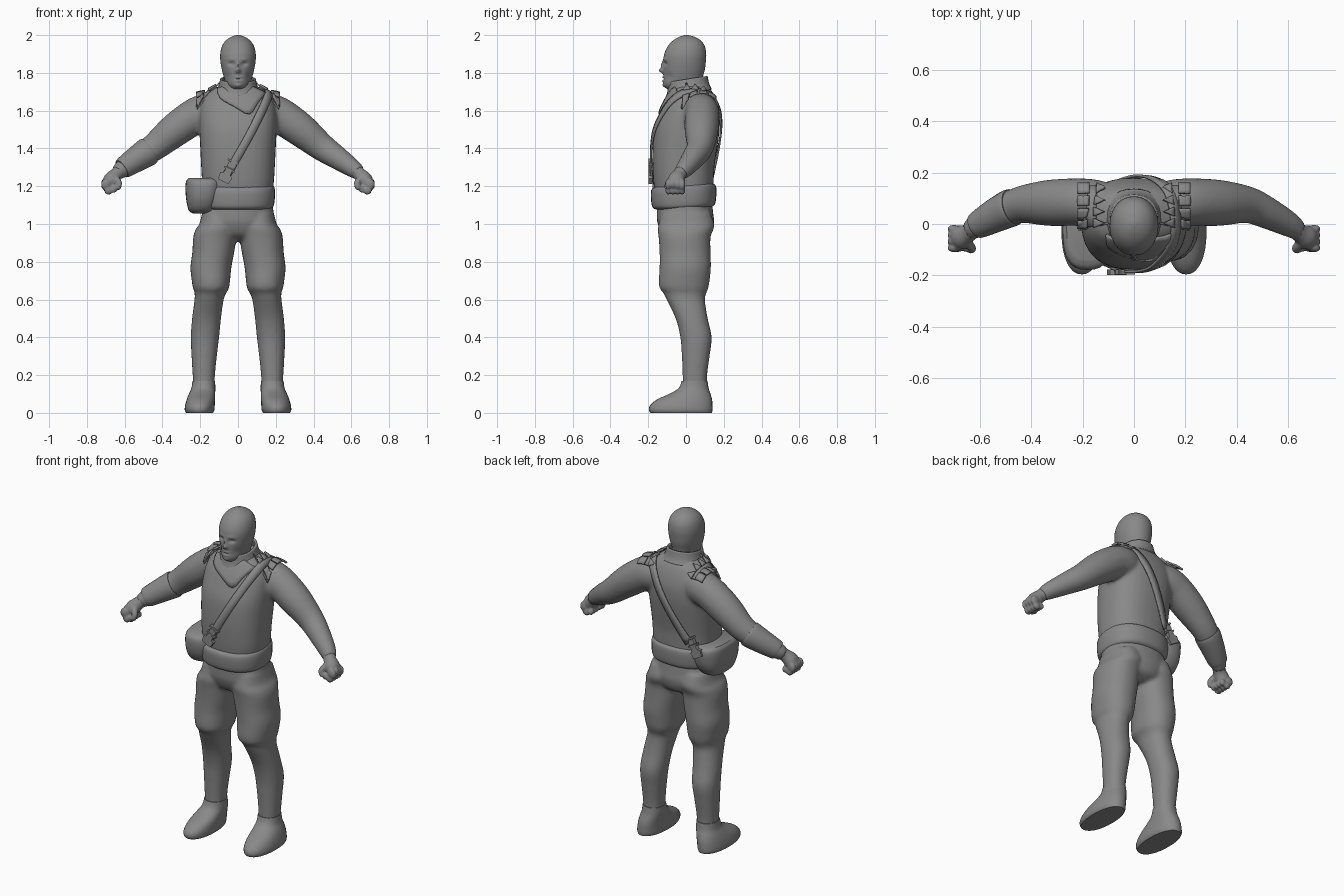
import bpy, bmesh, math
from mathutils import Vector, Matrix
from mathutils.bvhtree import BVHTree

if "Cube" in bpy.data.objects:
    bpy.data.objects.remove(bpy.data.objects["Cube"])

grey = bpy.data.materials.new("plain_grey")
grey.diffuse_color = (0.25, 0.25, 0.25, 1)
grey.use_nodes = True
grey.node_tree.nodes["Principled BSDF"].inputs["Base Color"].default_value = grey.diffuse_color


def smooth_rows(rows, k):
    """Catmull-Rom interpolation of parameter rows."""
    out = []
    for i in range(len(rows) - 1):
        a, b, c, d = rows[max(i - 1, 0)], rows[i], rows[i + 1], rows[min(i + 2, len(rows) - 1)]
        for s in range(k):
            t = s / k
            out.append([0.5 * (2 * q + (r - p) * t + (2 * p - 5 * q + 4 * r - w) * t * t
                               + (3 * q - p - 3 * r + w) * t ** 3) for p, q, r, w in zip(a, b, c, d)])
    return out + [list(rows[-1])]


def skin(bm, rings, cap=True):
    vr = [[bm.verts.new(p) for p in ring] for ring in rings]
    n = len(vr[0])
    for a, b in zip(vr, vr[1:]):
        for i in range(n):
            bm.faces.new((a[i], a[(i + 1) % n], b[(i + 1) % n], b[i]))
    if cap:
        bm.faces.new(vr[0][::-1])
        bm.faces.new(vr[-1])


def spow(c, e):
    return math.copysign(abs(c) ** (2 / e), c)


def loft(bm, rows, e=2.2, side=1, k=4, seg=32, cap=True):
    """Stack of level rings; row = z, front y, back y, x0, x1."""
    rings = []
    for z, yf, yb, x0, x1 in smooth_rows(rows, k):
        ring = []
        for i in range(seg):
            a = math.tau * i / seg
            ring.append((side * ((x0 + x1) / 2 + (x1 - x0) / 2 * spow(math.cos(a), e)),
                         (yf + yb) / 2 + (yb - yf) / 2 * spow(math.sin(a), e), z))
        rings.append(ring)
    skin(bm, rings, cap)


def tube(bm, rows, side=1, k=4, seg=24):
    """Rings square to a path; row = x, y, z, height radius, depth radius."""
    rows = smooth_rows(rows, k)
    pts = [Vector(r[:3]) for r in rows]
    rings = []
    for i, r in enumerate(rows):
        t = (pts[min(i + 1, len(pts) - 1)] - pts[max(i - 1, 0)]).normalized()
        v = Vector((0, 1, 0))
        v = (v - t * v.dot(t)).normalized()
        u = v.cross(t)
        ring = [pts[i] + u * r[3] * math.cos(math.tau * j / seg) + v * r[4] * math.sin(math.tau * j / seg)
                for j in range(seg)]
        rings.append([(side * p.x, p.y, p.z) for p in ring])
    skin(bm, rings)


def ball(bm, c, r, side=1):
    m = Matrix.Translation((side * c[0], c[1], c[2])) @ Matrix.Diagonal((*r, 1))
    bmesh.ops.create_uvsphere(bm, u_segments=16, v_segments=10, radius=1, matrix=m)


def finish(bm, name, voxel=0, thick=0, angle=40):
    bmesh.ops.recalc_face_normals(bm, faces=bm.faces[:])
    me = bpy.data.meshes.new(name)
    bm.to_mesh(me)
    bm.free()
    me.shade_smooth()
    me.set_sharp_from_angle(angle=math.radians(angle))
    me.materials.append(grey)
    ob = bpy.data.objects.new(name, me)
    bpy.context.collection.objects.link(ob)
    if voxel:
        m = ob.modifiers.new("fuse", 'REMESH')
        m.mode, m.voxel_size, m.use_smooth_shade = 'VOXEL', voxel, True
        s = ob.modifiers.new("soften", 'SMOOTH')
        s.factor, s.iterations = 0.5, 4
    if thick:
        m = ob.modifiers.new("thickness", 'SOLIDIFY')
        m.thickness, m.offset = thick, 0
    return ob


# Jacket: torso and both arms fused
bm = bmesh.new()
loft(bm, [(z, f, b, -x, x) for z, f, b, x in [
    (1.10, -.15, .13, .17), (1.2, -.17, .145, .188), (1.3, -.177, .15, .195), (1.4, -.177, .165, .2),
    (1.5, -.167, .178, .205), (1.58, -.14, .178, .205), (1.64, -.115, .165, .193), (1.69, -.085, .145, .165),
    (1.72, -.07, .125, .12), (1.74, -.06, .11, .08)]], e=2.4)
for s in (1, -1):
    tube(bm, [(.08, .06, 1.60, .09, .085), (.15, .08, 1.595, .098, .092), (.22, .085, 1.575, .096, .092),
              (.33, .082, 1.50, .09, .09), (.44, .075, 1.41, .074, .072), (.52, .042, 1.355, .063, .062),
              (.60, .0, 1.30, .05, .05), (.64, -.028, 1.27, .04, .038)], side=s)
jacket = finish(bm, "jacket", voxel=.011)

# Trousers: hips and legs fused
bm = bmesh.new()
loft(bm, [(.91, -.06, .08, -.06, .06), (.94, -.12, .13, -.14, .14), (1.0, -.15, .15, -.195, .195),
          (1.05, -.155, .145, -.19, .19), (1.14, -.155, .135, -.18, .18)])
for s in (1, -1):
    loft(bm, [(1.06, -.13, .13, .02, .19), (1.0, -.145, .15, .005, .205), (.97, -.15, .145, .004, .225),
              (.93, -.145, .13, .008, .237), (.85, -.14, .13, .02, .242), (.77, -.14, .132, .035, .252),
              (.70, -.144, .125, .042, .245), (.66, -.14, .118, .048, .238), (.635, -.12, .108, .062, .23),
              (.6, -.103, .1, .076, .23), (.5, -.055, .115, .09, .243), (.4, -.03, .136, .1, .25),
              (.3, -.022, .125, .112, .246), (.2, -.018, .112, .122, .24), (.12, -.018, .11, .125, .236)], side=s)
finish(bm, "trousers", voxel=.011)

for s, side_name in ((1, "left"), (-1, "right")):
    # Boots
    bm = bmesh.new()
    loft(bm, [(0, -.188, .137, .132, .275), (.015, -.196, .14, .125, .282), (.04, -.19, .14, .123, .28),
              (.07, -.155, .138, .122, .272), (.1, -.09, .13, .121, .26), (.13, -.04, .12, .12, .247),
              (.17, -.022, .114, .121, .241)], side=s, k=3)
    finish(bm, side_name + "_boot")
    # Fists: palm, four curled fingers, thumb
    bm = bmesh.new()
    tube(bm, [(.62, -.015, 1.285, .038, .036), (.645, -.035, 1.262, .036, .036), (.67, -.05, 1.235, .042, .046),
              (.685, -.055, 1.21, .036, .044)], side=s)
    for i in range(4):
        y = -.094 + i * .025
        ball(bm, (.70, y, 1.215 - .004 * abs(i - 1)), (.026, .016, .03), s)
        ball(bm, (.685, y, 1.178), (.024, .015, .023), s)
        ball(bm, (.655, y, 1.185), (.018, .014, .02), s)
    tube(bm, [(.65, -.07, 1.245, .018, .018), (.63, -.095, 1.215, .017, .017), (.64, -.1, 1.185, .015, .014)], side=s)
    finish(bm, side_name + "_fist", voxel=.006)

# Rolled cuff on one forearm
bm = bmesh.new()
tube(bm, [(.47, .066, 1.388, .074, .072), (.485, .06, 1.378, .076, .073), (.54, .033, 1.342, .068, .066),
          (.60, .0, 1.302, .058, .055), (.615, -.008, 1.292, .052, .05)], side=-1)
finish(bm, "forearm_cuff")

# Head with brow, sockets, nose and lips pushed into the face
bm = bmesh.new()
loft(bm, [(z, f, b, -x, x) for z, f, b, x in [
    (1.64, -.05, .08, .068), (1.70, -.06, .08, .066), (1.715, -.098, .082, .056), (1.74, -.12, .085, .064),
    (1.78, -.119, .09, .076), (1.82, -.12, .1, .086), (1.86, -.12, .105, .093), (1.9, -.115, .107, .094),
    (1.94, -.097, .1, .085), (1.97, -.07, .08, .066), (1.99, -.038, .048, .038), (2.0, -.008, .014, .01)]],
    e=2.1, k=7, seg=72)
bumps = [(0, 1.812, .012, .013, -.022), (0, 1.84, .009, .022, -.012), (.034, 1.848, .016, .01, .013),
         (.032, 1.872, .02, .008, -.004), (0, 1.768, .024, .004, .005), (0, 1.777, .02, .005, -.006),
         (0, 1.758, .018, .005, -.006), (0, 1.73, .02, .012, -.007), (.055, 1.78, .015, .025, .006)]
for v in bm.verts:
    if v.co.y < -.03:
        x, z = v.co.x, v.co.z
        for bx, bz, sx, sz, dy in bumps:
            v.co.y += dy * math.exp(-((abs(x) - bx) / sx) ** 2 - ((z - bz) / sz) ** 2)
finish(bm, "head", angle=80)

# Standing collar, higher at the back
bm = bmesh.new()
loft(bm, [(1.69, -.1, .132, -.118, .118), (1.72, -.092, .118, -.1, .1), (1.765, -.088, .108, -.088, .088)], cap=False)
for v in bm.verts:
    v.co.z += .16 * v.co.y
finish(bm, "collar", thick=.012)

# Waist band
bm = bmesh.new()
loft(bm, [(1.085, -.155, .14, -.176, .176), (1.10, -.178, .155, -.19, .19), (1.15, -.186, .161, -.196, .196),
          (1.19, -.184, .159, -.194, .194), (1.205, -.168, .145, -.186, .186)], e=2.4)
for v in bm.verts:
    v.co.z += .06 * v.co.y
finish(bm, "waist_band")

# Hip satchel
bm = bmesh.new()
loft(bm, [(1.055, -.07, .04, -.235, -.16), (1.07, -.13, .08, -.26, -.125), (1.12, -.165, .115, -.273, -.1),
          (1.18, -.178, .13, -.278, -.085), (1.225, -.172, .13, -.275, -.085), (1.243, -.14, .11, -.262, -.1)], e=2.7)
finish(bm, "satchel")

# Surface finder used to lay trim on the jacket
tree = BVHTree.FromObject(jacket, bpy.context.evaluated_depsgraph_get())


def lay(p, d, lift):
    hit, nrm = tree.ray_cast(p, d)[:2]
    if hit is None:
        hit, nrm = tree.find_nearest(p)[:2]
    return hit + nrm * lift


def strip(bm, a, b, d, lift, n=4, k=3):
    """Sheet between two polylines, dropped on the jacket along d."""
    d = Vector(d)
    grid = [[bm.verts.new(lay(Vector(p).lerp(Vector(q), j / n) - d * 2, d, lift)) for j in range(n + 1)]
            for p, q in zip(smooth_rows(a, k), smooth_rows(b, k))]
    for r, s in zip(grid, grid[1:]):
        for j in range(n):
            bm.faces.new((r[j], r[j + 1], s[j + 1], s[j]))
    bmesh.ops.remove_doubles(bm, verts=bm.verts[:], dist=1e-5)


# Crossed neck flap
bm = bmesh.new()
strip(bm, [(-.105, 0, 1.715), (-.095, 0, 1.665), (-.02, 0, 1.62), (.06, 0, 1.58), (.105, 0, 1.64), (.145, 0, 1.69)],
      [(-.08, 0, 1.72), (-.06, 0, 1.71), (-.02, 0, 1.695), (.02, 0, 1.695), (.05, 0, 1.71), (.08, 0, 1.72)],
      (0, 1, 0), .005)
finish(bm, "neck_flap", thick=.012)

# Shoulder boards: row of tabs outside, row of points inside
for s, side_name in ((1, "left"), (-1, "right")):
    bm = bmesh.new()
    strip(bm, [(s * .145, -.01, 0), (s * .145, .145, 0)], [(s * .18, -.01, 0), (s * .18, .145, 0)], (0, 0, -1), .006)
    for i in range(4):
        y = -.012 + i * .042
        strip(bm, [(s * .172, y, 0), (s * .172, y + .033, 0)], [(s * .215, y, 0), (s * .215, y + .033, 0)],
              (0, 0, -1), .016)
        strip(bm, [(s * .148, y, 0), (s * .148, y + .034, 0)], [(s * .108, y + .017, 0)] * 2, (0, 0, -1), .014)
    finish(bm, side_name + "_shoulder_board", thick=.011)

# Cross-body strap lying in one slanted plane
top, front, back = Vector((.165, .05, 1.72)), Vector((-.08, -.18, 1.22)), Vector((-.15, .16, 1.20))
mid = (top + (front + back) / 2) / 2
u = (top - mid).normalized()
w = (front - mid).cross(u).normalized()
v = u.cross(w)
if v.dot(front - mid) < 0:
    v = -v
a0, a1 = (math.atan2((p - mid).dot(v), (p - mid).dot(u)) for p in (front, back))
bm = bmesh.new()
rows = []
for i in range(61):
    a = a0 + (a1 - a0) * i / 60
    d = u * math.cos(a) + v * math.sin(a)
    rows.append([bm.verts.new(lay(mid + d + w * o, -d, .009)) for o in (-.021, 0, .021)])
for r, s in zip(rows, rows[1:]):
    for j in range(2):
        bm.faces.new((r[j], r[j + 1], s[j + 1], s[j]))
finish(bm, "strap", thick=.01)

# Strap buckles and flared end clips, front and back
for name, x, z, face, lean in (("front", -.035, 1.31, -1, 27), ("back", -.125, 1.27, 1, 30)):
    bm = bmesh.new()
    base = lay(Vector((x, face, z)), Vector((0, -face, 0)), .012)
    rot = Matrix.Translation(base) @ Matrix.Rotation(math.radians(lean), 4, 'Y')
    for dz, wide, tall in ((.022, .062, .01), (-.022, .062, .01), (0, .04, .03)):
        bmesh.ops.create_cube(bm, size=1, matrix=rot @ Matrix.Translation((0, 0, dz))
                              @ Matrix.Diagonal((wide, .02, tall, 1)))
    skin(bm, [[rot @ Vector((sx * hw, sy * .011, dz)) for sx, sy in ((-1, -1), (1, -1), (1, 1), (-1, 1))]
              for hw, dz in ((.018, -.025), (.02, -.05), (.036, -.058), (.03, -.095))])
    finish(bm, name + "_buckle")
